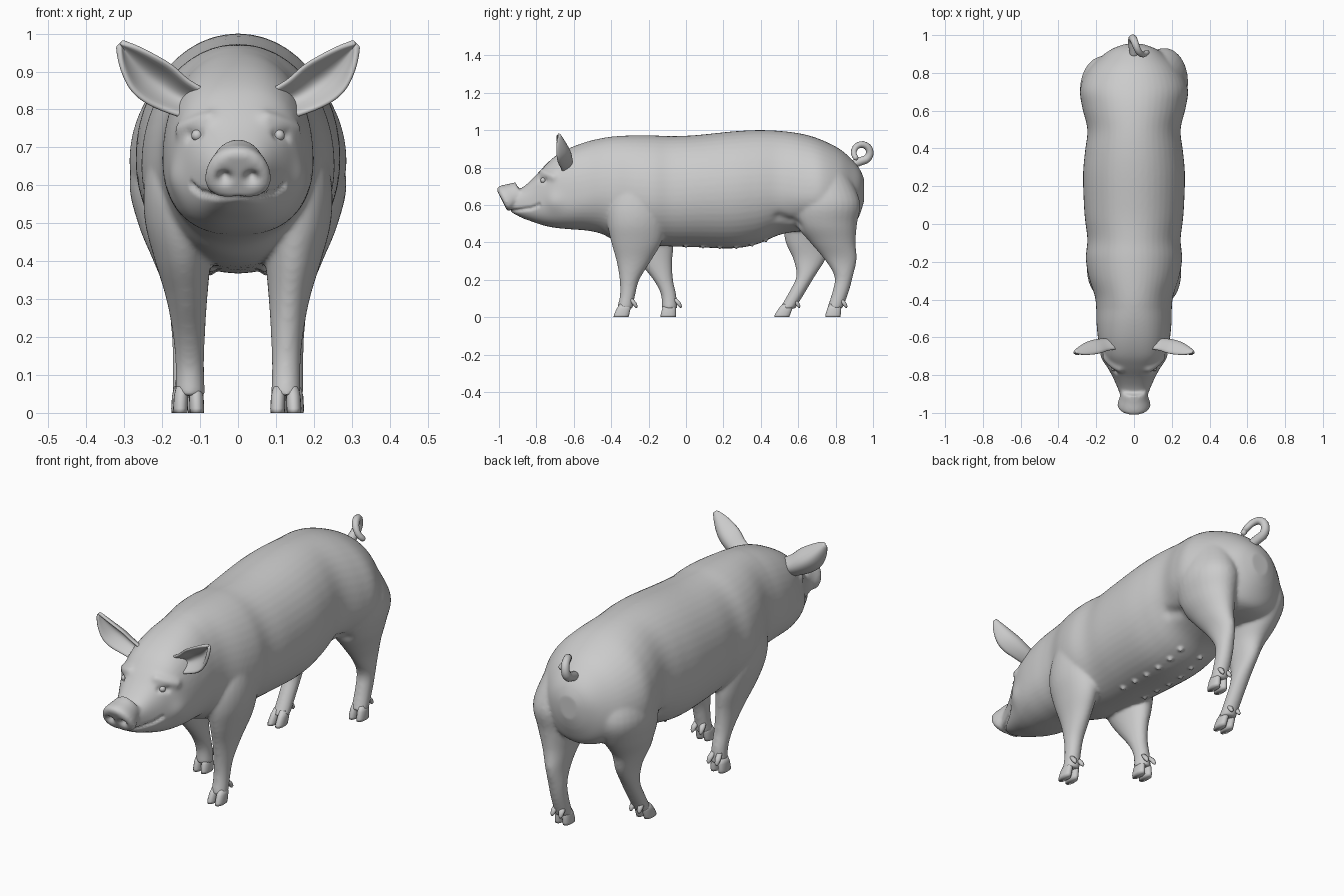
import bpy, bmesh, math
from mathutils import Vector, kdtree
from mathutils.bvhtree import BVHTree

if "Cube" in bpy.data.objects:
    bpy.data.objects.remove(bpy.data.objects["Cube"])


def spline(rows, n=5):
    """Catmull-Rom interpolation through rows of numbers."""
    out = []
    for i in range(len(rows) - 1):
        a, b, c, d = (rows[max(0, min(len(rows) - 1, i + k))] for k in (-1, 0, 1, 2))
        for s in range(n):
            t = s / n
            out.append([0.5 * (2 * q + (r - p) * t + (2 * p - 5 * q + 4 * r - w) * t * t
                        + (3 * q - p - 3 * r + w) * t ** 3) for p, q, r, w in zip(a, b, c, d)])
    return out + [list(rows[-1])]


def loft(bm, rings):
    loops = [[bm.verts.new(p) for p in ring] for ring in rings]
    n = len(loops[0])
    faces = [bm.faces.new((a[i], a[(i + 1) % n], b[(i + 1) % n], b[i]))
             for a, b in zip(loops, loops[1:]) for i in range(n)]
    faces += [bm.faces.new(loops[0]), bm.faces.new(loops[-1])]
    bmesh.ops.recalc_face_normals(bm, faces=faces)


def oval(center, u, v, n=28, p=2.0, taper=0.0):
    ring = []
    for i in range(n):
        a = 2 * math.pi * i / n
        c, s = math.cos(a), math.sin(a)
        k = (abs(c) ** p + abs(s) ** p) ** (-1 / p)
        ring.append(Vector(center) + Vector(u) * c * k * (1 - taper * s) + Vector(v) * s * k)
    return ring


def finish(name, bm):
    me = bpy.data.meshes.new(name)
    bm.to_mesh(me)
    bm.free()
    for f in me.polygons:
        f.use_smooth = True
    ob = bpy.data.objects.new(name, me)
    bpy.context.collection.objects.link(ob)
    return ob


# torso and head: y, top z, bottom z, half width, z of widest point
trunk = [(-.94, .672, .565, .062, .62), (-.88, .69, .532, .082, .61), (-.82, .74, .51, .108, .61),
         (-.76, .805, .49, .138, .63), (-.70, .86, .478, .166, .65), (-.62, .905, .47, .188, .65),
         (-.53, .938, .463, .198, .66), (-.45, .957, .445, .20, .67), (-.38, .967, .41, .208, .67),
         (-.28, .972, .39, .24, .66), (-.18, .972, .383, .255, .65), (-.08, .968, .378, .247, .65),
         (.05, .973, .374, .262, .66), (.25, .993, .368, .27, .67), (.38, 1.0, .39, .26, .68),
         (.50, .996, .44, .247, .68), (.62, .98, .46, .275, .66), (.72, .95, .46, .285, .66),
         (.82, .90, .46, .24, .65), (.89, .84, .48, .17, .65), (.93, .79, .55, .11, .68),
         (.952, .74, .62, .05, .69)]
bm = bmesh.new()
rings = []
for y, top, bot, w, zw in spline(trunk):
    p = 2.05 + 0.5 * max(0, min(1, (-.45 - y) / .25))
    ring = oval((0, y, 0), (w, 0, 0), (0, 0, 1), 48, p)
    for v in ring:
        v.z = zw + v.z * ((top - zw) if v.z > 0 else (zw - bot))
    rings.append(ring)
loft(bm, rings)

# snout disc, tilted forward at the top
n, up = Vector((0, -.89, -.45)), Vector((0, -.45, .89))
loft(bm, [oval(Vector((0, -.968, .632)) + n * t, (.085 * s, 0, 0), up * .074 * s, 32, 2.3, .18)
          for t, s in ((-.09, .75), (-.05, .86), (-.02, .98), (0, 1.02), (.012, .95), (.018, .8))])

# legs: z, half depth, x, half width, then y on the right and on the left
fore = [(.72, .12, .13, .10, -.25, -.24), (.6, .155, .148, .10, -.26, -.24),
        (.5, .155, .15, .095, -.265, -.225), (.4, .135, .145, .074, -.265, -.20),
        (.3, .092, .135, .054, -.28, -.165), (.2, .053, .129, .042, -.302, -.122),
        (.12, .041, .127, .038, -.312, -.093), (.045, .042, .126, .039, -.327, -.088)]
hind = [(.78, .14, .13, .11, .72, .70), (.62, .18, .16, .126, .75, .71),
        (.5, .165, .157, .107, .75, .685), (.4, .122, .15, .073, .785, .655),
        (.31, .087, .14, .048, .826, .66), (.22, .050, .134, .042, .843, .64),
        (.14, .044, .133, .040, .828, .598), (.045, .042, .133, .040, .795, .542)]
for rows in (fore, hind):
    for side, k in ((1, 4), (-1, 5)):
        loft(bm, [oval((side * r[2], r[k], r[0]), (r[3], 0, 0), (0, r[1], 0)) for r in spline(rows)])
rough = finish("body_rough", bm)

# merge the parts into one skin
m = rough.modifiers.new("merge", 'REMESH')
m.mode, m.voxel_size = 'VOXEL', .008
m = rough.modifiers.new("soften", 'SMOOTH')
m.factor, m.iterations = .5, 10
bpy.context.view_layer.update()
skin = bpy.data.meshes.new_from_object(rough.evaluated_get(bpy.context.evaluated_depsgraph_get()))
bpy.data.objects.remove(rough)
body = bpy.data.objects.new("body", skin)
bpy.context.collection.objects.link(body)
for f in skin.polygons:
    f.use_smooth = True

tmp = bmesh.new()
tmp.from_mesh(skin)
surface = BVHTree.FromBMesh(tmp)
tmp.free()
tree = kdtree.KDTree(len(skin.vertices))
for v in skin.vertices:
    tree.insert(v.co, v.index)
tree.balance()


def sculpt(points, radius, depth):
    """Raise or sink the skin along a stroke, on both sides."""
    near = {}
    for side in (1, -1):
        for x, y, z in (spline(points, 10) if len(points) > 1 else points):
            hit = surface.find_nearest(Vector((side * x, y, z)))[0]
            for _, i, d in tree.find_range(hit, radius * 2.5):
                near[i] = min(d, near.get(i, 9))
    moves = [(i, skin.vertices[i].normal * depth * math.exp(-(d / radius) ** 2)) for i, d in near.items()]
    for i, move in moves:
        skin.vertices[i].co += move


# face details: brow, cheek, eye socket, mouth, nostrils
sculpt([(.08, -.77, .78), (.12, -.745, .765), (.15, -.71, .75)], .022, .012)
sculpt([(.15, -.70, .62)], .05, .010)
sculpt([(.105, -.785, .735), (.13, -.755, .73)], .014, -.010)
sculpt([(.0, -.95, .555), (.06, -.925, .558), (.09, -.88, .572), (.11, -.83, .582), (.13, -.79, .60)],
       .009, -.011)
sculpt([(.036, -.985, .618)], .016, -.024)
# flank fold and teats
sculpt([(.22, .50, .52), (.22, .56, .47)], .03, -.010)
for i in range(6):
    sculpt([(.075, .0 + i * .09, .36)], .011, .016)

# eyes
bm = bmesh.new()
for side in (1, -1):
    hit = surface.find_nearest(Vector((side * .118, -.772, .733)))[0]
    g = bmesh.ops.create_uvsphere(bm, u_segments=16, v_segments=10, radius=.015)
    bmesh.ops.translate(bm, verts=g['verts'], vec=hit - Vector((side * .007, -.006, 0)))
finish("eyes", bm)

# hooves: two toes and two dew claws on each foot
bm = bmesh.new()
for x, y, a in ((.126, -.347, -.325), (-.13, -.095, -.088), (.133, .785, .797), (-.135, .512, .545)):
    for s in (1, -1):
        loft(bm, [oval((x + s * cx, y + (a - y) * t, z), (hx, 0, 0), (0, hy, 0), 16, 2.4)
                  for z, t, cx, hx, hy in ((0, 0, .0215, .0185, .040), (.012, .1, .0215, .0195, .041),
                                           (.045, .6, .020, .019, .037), (.07, 1, .017, .016, .030))])
        loft(bm, [oval((x + s * cx, a + dy, z), (r, 0, 0), (0, r, 0), 10)
                  for z, dy, cx, r in ((.10, .028, .018, .012), (.08, .044, .021, .015),
                                       (.06, .056, .023, .011), (.05, .06, .023, .004))])
finish("hooves", bm)

# ears: cupped leaf, x, y, z of the middle and half width
leaf = spline([(.115, -.635, .815, .046), (.165, -.635, .838, .052), (.21, -.64, .868, .060),
               (.252, -.655, .90, .054), (.29, -.68, .942, .032), (.312, -.70, .974, .006)], 3)
bm = bmesh.new()
for side in (1, -1):
    grid = []
    for x, y, z, w in leaf:
        row = []
        for j in range(9):
            v = j / 4 - 1
            row.append(bm.verts.new((side * (x + .62 * w * v), y + .022 - 1.1 * w * v * v, z - .78 * w * v)))
        grid.append(row)
    for r0, r1 in zip(grid, grid[1:]):
        for j in range(8):
            q = (r0[j], r0[j + 1], r1[j + 1], r1[j])
            bm.faces.new(q if side > 0 else q[::-1])
ears = finish("ears", bm)
m = ears.modifiers.new("thickness", 'SOLIDIFY')
m.thickness, m.offset = .016, 0
m = ears.modifiers.new("round", 'SUBSURF')
m.levels = m.render_levels = 1

# curly tail
path = [Vector((0, .87, .80)), Vector((0, .91, .825))]
for i in range(15):
    t = i / 14
    a = math.radians(-60 + 285 * t)
    path.append(Vector((-.01 + .08 * t * t, .94 + .043 * math.cos(a), .88 + .043 * math.sin(a))))
bm = bmesh.new()
rings = []
for i, c in enumerate(path):
    d = (path[min(i + 1, len(path) - 1)] - path[max(i - 1, 0)]).normalized()
    u = (Vector((1, 0, 0)) - d * d.x).normalized()
    r = .024 - .010 * i / (len(path) - 1)
    rings.append(oval(c, u * r, d.cross(u) * r, 14))
rings.append(oval(c + d * .008, u * r * .6, d.cross(u) * r * .6, 14))
loft(bm, rings)
finish("tail", bm)
